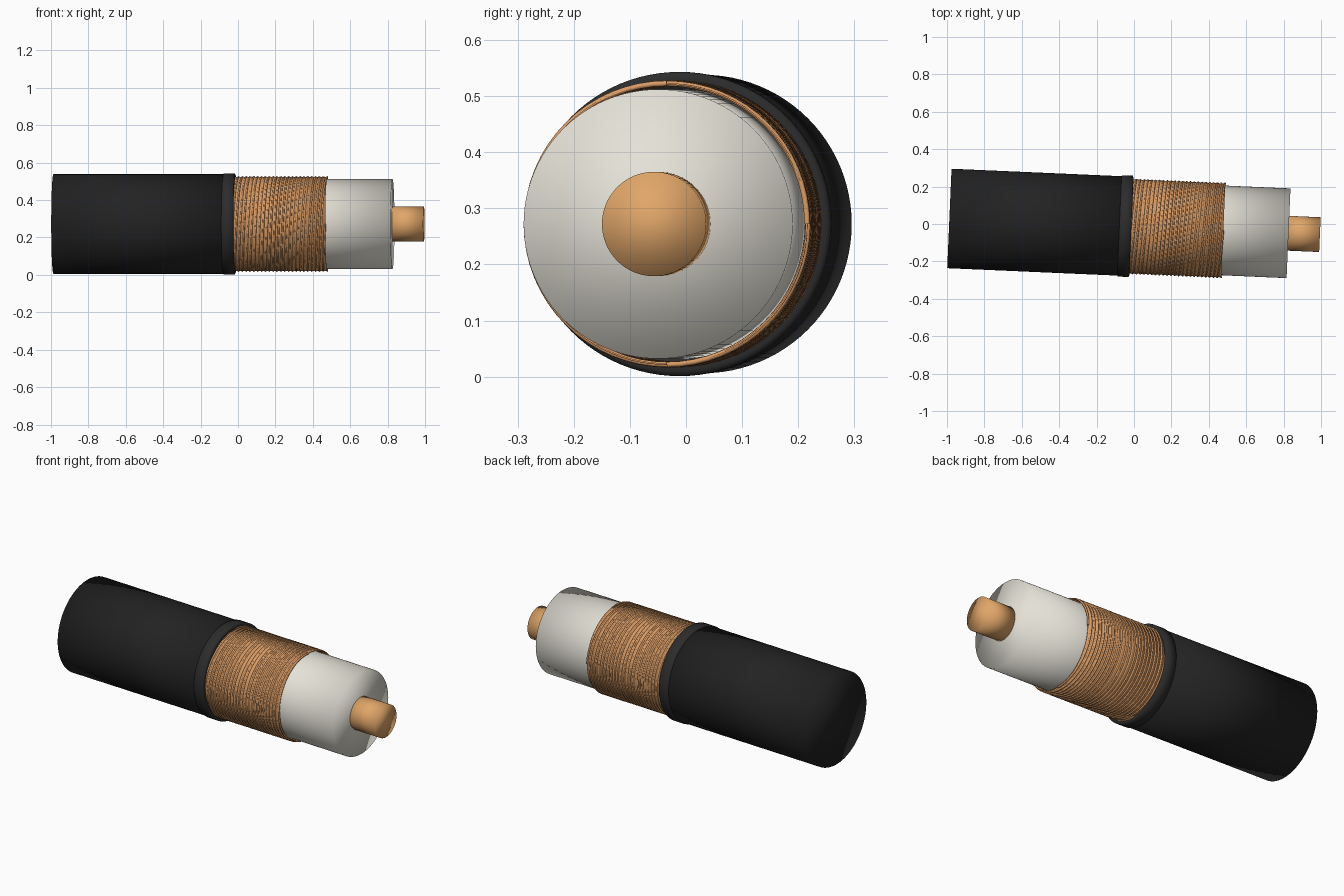
import bpy, bmesh, math
from mathutils import Matrix

if "Cube" in bpy.data.objects:
    bpy.data.objects.remove(bpy.data.objects["Cube"])

# Whole cable lies along local x, yawed slightly and lifted to rest on the floor
PLACE = Matrix.Translation((0, -0.0135, 0.272)) @ Matrix.Rotation(math.radians(-2.5), 4, 'Z')


def material(name, rgb):
    m = bpy.data.materials.new(name)
    m.diffuse_color = (*rgb, 1)
    m.use_nodes = True
    m.node_tree.nodes["Principled BSDF"].inputs["Base Color"].default_value = m.diffuse_color
    return m


RUBBER = material("black_rubber", (0.016, 0.016, 0.017))
COLLAR = material("collar_rubber", (0.025, 0.025, 0.026))
COPPER = material("copper", (0.70, 0.33, 0.13))
CORE = material("core_copper", (0.75, 0.38, 0.14))
WHITE = material("white_plastic", (0.78, 0.76, 0.68))


def lathe(name, profile, mat, sides=96, closed=False):
    """Revolve (x, radius) points about the x axis; caps the ends unless the loop is closed."""
    bm = bmesh.new()
    rings = []
    for x, r in profile:
        rings.append([bm.verts.new((x, r * math.cos(2 * math.pi * i / sides),
                                    r * math.sin(2 * math.pi * i / sides))) for i in range(sides)])
    pairs = list(zip(rings, rings[1:]))
    if closed:
        pairs.append((rings[-1], rings[0]))
    else:
        bm.faces.new(rings[0])
        bm.faces.new(rings[-1])
    for a, b in pairs:
        for i in range(sides):
            j = (i + 1) % sides
            bm.faces.new((a[i], a[j], b[j], b[i]))
    bmesh.ops.recalc_face_normals(bm, faces=bm.faces)
    for f in bm.faces:
        f.smooth = True
    me = bpy.data.meshes.new(name)
    bm.to_mesh(me)
    bm.free()
    me.materials.append(mat)
    ob = bpy.data.objects.new(name, me)
    ob.matrix_world = PLACE
    bpy.context.collection.objects.link(ob)
    return ob


# Solid layers, outermost to innermost
lathe("outer_jacket", [(-0.988, 0.266), (-0.02, 0.266)], RUBBER)
lathe("jacket_collar", [(-0.08, 0.262), (-0.076, 0.271), (-0.018, 0.271), (-0.014, 0.262),
                        (-0.014, 0.235), (-0.08, 0.235)], COLLAR, closed=True)
lathe("braid_sleeve", [(-0.02, 0.251), (0.478, 0.251), (0.478, 0.248), (-0.02, 0.248)],
      COPPER, closed=True)
lathe("dielectric", [(-0.03, 0.24), (0.827, 0.24)], WHITE)
lathe("core_conductor", [(0.80, 0.093), (0.995, 0.093)], CORE, sides=64)

# Shield wires: several helices wound side by side over the sleeve
STARTS, TURNS, STEPS, X0, X1 = 4, 6, 64, -0.018, 0.477
cu = bpy.data.curves.new("shield_wires", 'CURVE')
cu.dimensions = '3D'
cu.bevel_depth = 0.0055
cu.bevel_resolution = 1
cu.use_fill_caps = True
for s in range(STARTS):
    n = TURNS * STEPS
    sp = cu.splines.new('POLY')
    sp.points.add(n)
    for i, p in enumerate(sp.points):
        a = 2 * math.pi * (i / STEPS + s / STARTS)
        p.co = (X0 + (X1 - X0) * i / n, -0.2505 * math.cos(a), 0.2505 * math.sin(a), 1)
    sp.use_smooth = True
cu.materials.append(COPPER)
wires = bpy.data.objects.new("shield_wires", cu)
wires.matrix_world = PLACE
bpy.context.collection.objects.link(wires)
